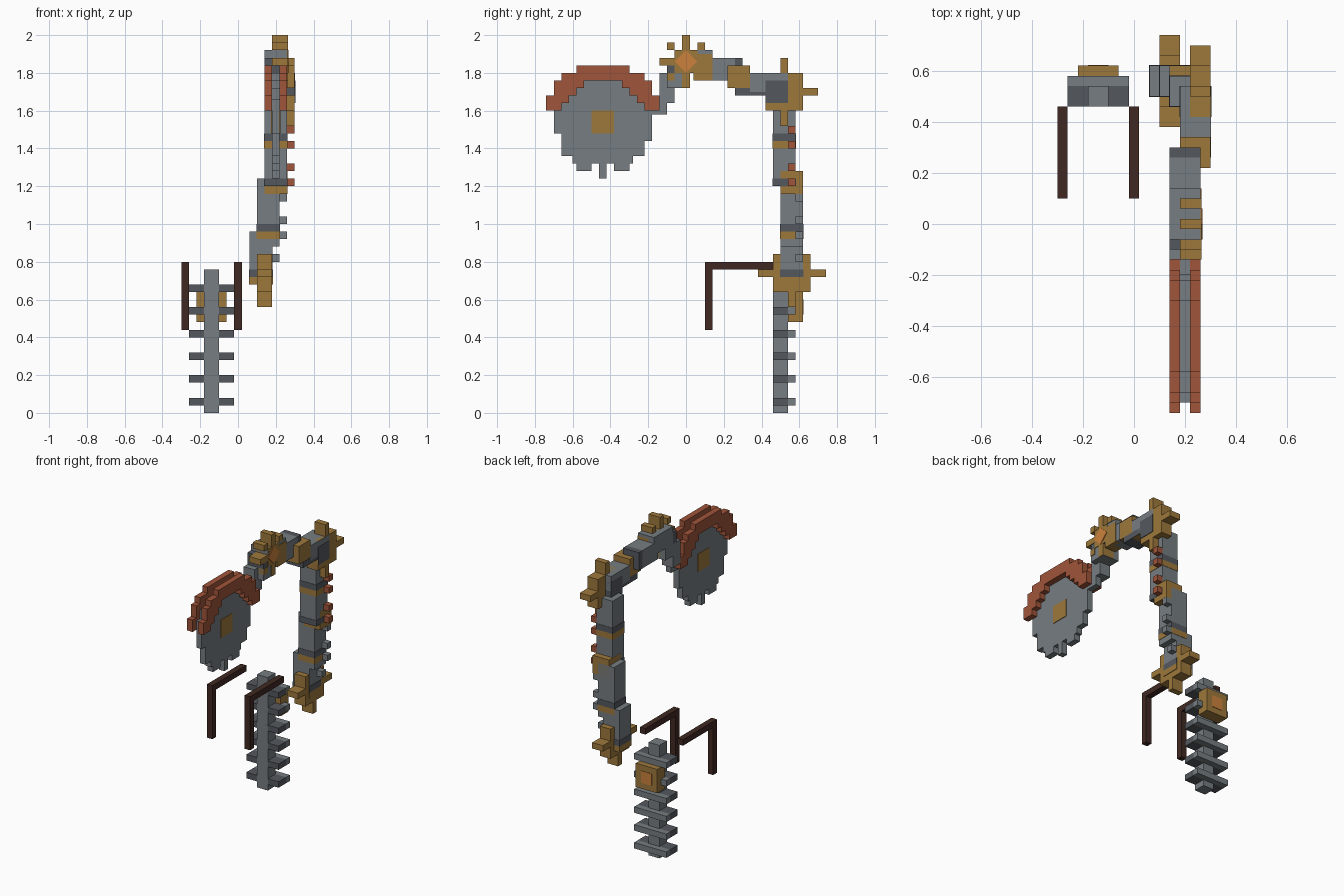
import bpy
import bmesh
from mathutils import Vector

if "Cube" in bpy.data.objects:
    bpy.data.objects.remove(bpy.data.objects["Cube"], do_unlink=True)

U = 0.04  # block size


def material(name, rgb):
    m = bpy.data.materials.new(name)
    m.use_nodes = True
    m.diffuse_color = (*rgb, 1)
    m.node_tree.nodes["Principled BSDF"].inputs["Base Color"].default_value = (*rgb, 1)
    return m


STEEL = material("steel_grey", (0.18, 0.205, 0.22))
DARK = material("dark_steel", (0.088, 0.098, 0.112))
BRASS = material("brass", (0.34, 0.19, 0.045))
ORANGE = material("glowing_orange", (0.6, 0.22, 0.045))
RUST = material("rust_red", (0.35, 0.09, 0.042))
LEATHER = material("dark_brown", (0.052, 0.022, 0.016))


def finish(name, bm, mats):
    me = bpy.data.meshes.new(name)
    bm.to_mesh(me)
    bm.free()
    for m in mats:
        me.materials.append(m)
    ob = bpy.data.objects.new(name, me)
    bpy.context.collection.objects.link(ob)
    return ob


def boxes(name, items):
    """One object from (x range, y range, z range, material) blocks."""
    bm = bmesh.new()
    mats = []
    for xr, yr, zr, mat in items:
        if mat not in mats:
            mats.append(mat)
        old = set(bm.faces)
        verts = bmesh.ops.create_cube(bm, size=1)["verts"]
        lo, hi = Vector((xr[0], yr[0], zr[0])), Vector((xr[1], yr[1], zr[1]))
        for v in verts:
            v.co = (lo + hi) / 2 + v.co * (hi - lo)
        for f in set(bm.faces) - old:
            f.material_index = mats.index(mat)
    return finish(name, bm, mats)


def around(c, r):
    return (c - r, c + r)


def grow(r, e=0.002):
    return (r[0] - e, r[1] + e)


def limb(name, xr, yr, zr, bands):
    """Square limb with slightly raised coloured bands one block tall."""
    items = [(xr, yr, zr, STEEL)]
    items += [(grow(xr), grow(yr), (z, z + U), m) for z, m in bands]
    boxes(name, items)


def star_joint(name, xr, y, z):
    boxes(name, [(xr, around(y, 0.1), around(z, 0.1), BRASS),
                 (xr, around(y, 0.18), around(z, 0.02), BRASS),
                 (xr, around(y, 0.02), around(z, 0.18), BRASS)])


# Backbone with ribs and the plate on its back
SX = -0.14
boxes("spine", [(around(SX, U), (0.46, 0.54), (0, 0.76), STEEL)])
ribs = []
for i in range(6):
    z = (U + 0.12 * i, 2 * U + 0.12 * i)
    ribs += [(around(SX, 0.12), (0.46, 0.54), z, DARK),
             (around(SX, 0.12), (0.54, 0.58), z, STEEL)]
boxes("spine_ribs", ribs)
boxes("back_plate", [(around(SX, 0.08), (0.54, 0.62), (0.48, 0.64), BRASS),
                     (around(SX, U), (0.61, 0.623), (0.52, 0.60), ORANGE)])

# Shoulder straps, one on each side of the spine
for side, x in (("right", -0.28), ("left", 0.0)):
    boxes(side + "_strap", [(around(x, 0.02), (0.10, 0.46), (0.76, 0.80), LEATHER),
                            (around(x, 0.02), (0.10, 0.14), (0.44, 0.76), LEATHER)])

# Rising arm in three stepped limbs
star_joint("lower_star_joint", (0.10, 0.18), 0.56, 0.74)
limb("lower_limb", (0.06, 0.182), (0.50, 0.62), (0.68, 0.96), [(0.72, DARK), (0.68, BRASS)])
limb("middle_limb", (0.10, 0.22), (0.50, 0.62), (0.88, 1.24), [(0.96, DARK), (0.92, BRASS)])
boxes("elbow_block", [((0.139, 0.261), (0.499, 0.62), (1.16, 1.28), BRASS)])
limb("upper_limb", (0.14, 0.26), (0.46, 0.58), (1.20, 1.66),
     [(1.44, DARK), (1.40, BRASS), (1.20, DARK)])
star_joint("upper_star_joint", (0.22, 0.30), 0.52, 1.70)

# Pegs along the outer side of the arm
boxes("steel_pegs", [((x, x + U), (0.58, 0.62), (z, z + U), STEEL)
                     for x, z in ((0.18, 0.80), (0.22, 0.92), (0.22, 1.0), (0.22, 1.12))])
boxes("rust_pegs", [((0.26, 0.30), (0.54, 0.58), (z, z + U), RUST)
                    for z in (1.20, 1.28, 1.40, 1.48)])

# Overhead arm stepping forward
boxes("rear_boom", [((0.18, 0.302), (0.34, 0.54), (1.70, 1.80), STEEL),
                    ((0.18, 0.302), (0.26, 0.42), (1.68, 1.72), DARK),
                    ((0.179, 0.304), (0.42, 0.54), (1.64, 1.76), DARK)])
boxes("boom_block", [((0.18, 0.30), (0.22, 0.34), (1.72, 1.84), BRASS)])
boxes("front_boom", [((0.14, 0.26), (0.10, 0.26), (1.76, 1.88), STEEL),
                     ((0.14, 0.26), (0.26, 0.30), (1.76, 1.88), DARK)])
boxes("wrist", [((0.14, 0.26), (-0.06, 0.14), (1.80, 1.92), STEEL),
                ((0.14, 0.26), (-0.10, -0.06), (1.80, 1.88), DARK),
                ((0.14, 0.26), (-0.10, 0.02), (1.72, 1.80), STEEL),
                ((0.14, 0.22), (-0.14, -0.06), (1.64, 1.80), STEEL),
                ((0.18, 0.22), (-0.20, -0.10), (1.58, 1.68), STEEL)])

# Wrist gear with spikes and corner teeth
GX, GZ = (0.18, 0.264), 1.86
gear = [(GX, around(0, 0.06), around(GZ, 0.06), BRASS),
        (GX, around(0, 0.14), around(GZ, 0.02), BRASS),
        (GX, around(0, 0.02), around(GZ, 0.14), BRASS),
        (GX, (0.04, 0.14), (1.76, 1.90), BRASS)]
for sy in (-1, 1):
    for sz in (-1, 1):
        gear.append((GX, around(sy * 0.08, 0.02), around(GZ + sz * 0.08, 0.02), BRASS))
boxes("wrist_gear", gear)

# Diamond inlay on the gear face
bm = bmesh.new()
ring = [bm.verts.new((GX[1], y, GZ + z))
        for y, z in ((0.06, 0), (0, 0.06), (-0.06, 0), (0, -0.06))]
face = bm.faces.new(ring)
out = bmesh.ops.extrude_face_region(bm, geom=[face])["geom"]
bmesh.ops.translate(bm, vec=(0.004, 0, 0),
                    verts=[g for g in out if isinstance(g, bmesh.types.BMVert)])
bmesh.ops.recalc_face_normals(bm, faces=bm.faces)
finish("gear_inlay", bm, [ORANGE])

# Saw blade from rows of blocks: (bottom, top, half width)
BX, BY, BZ = (0.18, 0.22), -0.44, 1.54
rows = [(1.24, 1.32, 0.02), (1.32, 1.36, 0.16), (1.36, 1.48, 0.22),
        (1.48, 1.66, 0.26), (1.66, 1.72, 0.22), (1.72, 1.76, 0.14)]
blade = [(BX, around(BY, w), (a, b), STEEL) for a, b, w in rows]
blade += [(BX, around(BY + s * 0.10, 0.04), (1.28, 1.32), STEEL) for s in (-1, 1)]
blade.append((BX, (BY + 0.22, BY + 0.26), (1.44, 1.48), STEEL))
boxes("saw_blade", blade)
boxes("blade_hub", [(grow(BX, 0.004), around(BY, 0.06), around(BZ, 0.06), BRASS)])

# Stepped guards on both faces of the blade: (inner, outer, bottom, top)
steps = [(0, 0.10, 1.76, 1.84), (0.10, 0.14, 1.72, 1.84), (0.14, 0.18, 1.68, 1.80),
         (0.18, 0.22, 1.64, 1.80), (0.22, 0.26, 1.60, 1.76), (0.26, 0.30, 1.60, 1.68)]
for side, xr in (("right", (0.14, 0.18)), ("left", (0.22, 0.26))):
    guard = []
    for a, b, lo, hi in steps:
        guard += [(xr, (BY + a, BY + b), (lo, hi), RUST),
                  (xr, (BY - b, BY - a), (lo, hi), RUST)]
    boxes(side + "_blade_guard", guard)
